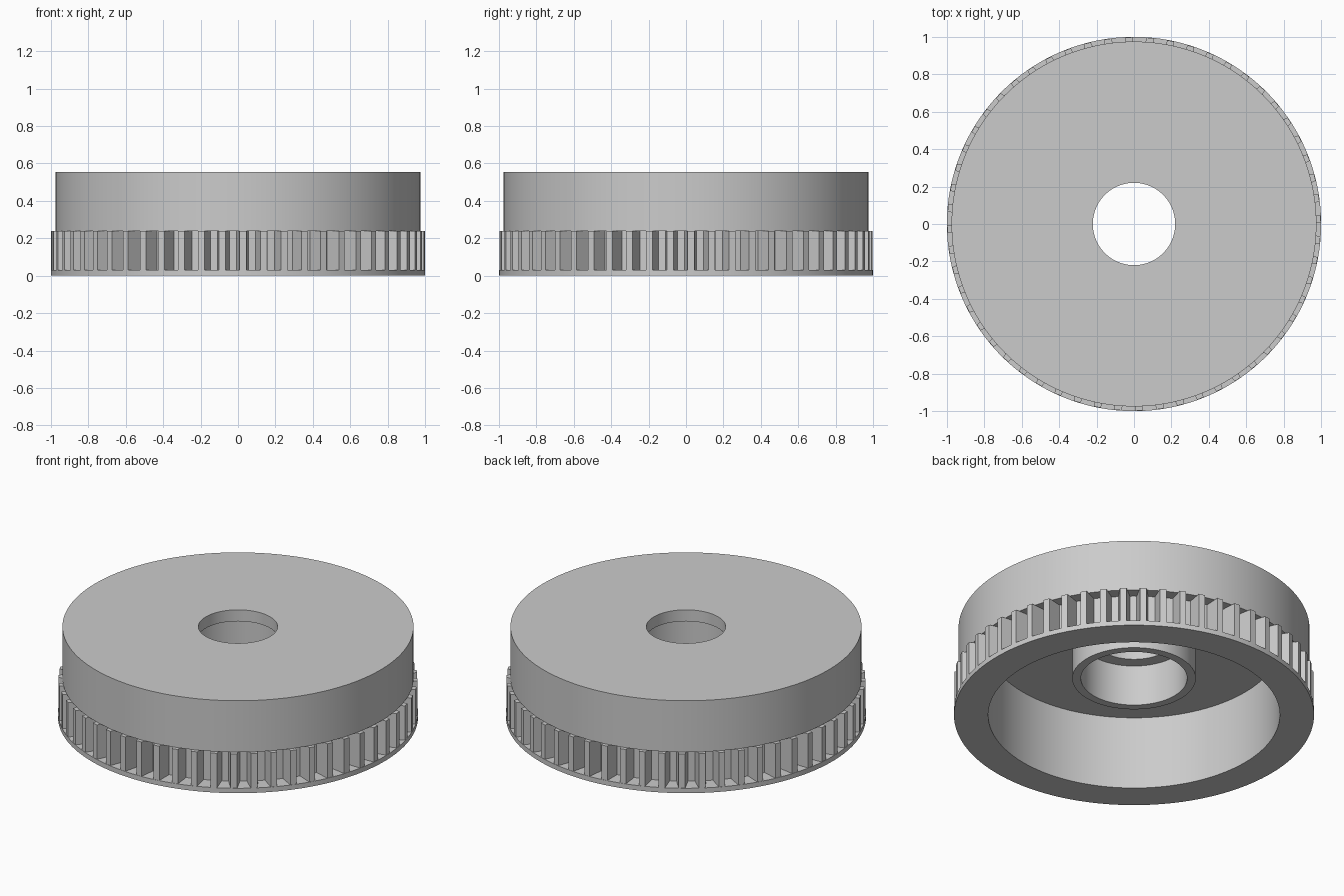
import bpy, bmesh, math
from mathutils import Matrix

cube = bpy.data.objects.get("Cube")
if cube:
    bpy.data.objects.remove(cube, do_unlink=True)

GREY = (0.6, 0.6, 0.6, 1.0)
mat = bpy.data.materials.new("plain_grey")
mat.use_nodes = True
mat.diffuse_color = GREY
mat.node_tree.nodes["Principled BSDF"].inputs["Base Color"].default_value = GREY

SEGMENTS = 168
TEETH = 56
PHASE = 0.027
ROOT_R, TIP_R = 0.905, 0.998
TOOTH_LOW, TOOTH_HIGH = 0.03, 0.24


def finish(name, bm):
    """Turn a bmesh into a shaded object with the shared material."""
    bmesh.ops.recalc_face_normals(bm, faces=bm.faces)
    mesh = bpy.data.meshes.new(name)
    bm.to_mesh(mesh)
    bm.free()
    mesh.materials.append(mat)
    obj = bpy.data.objects.new(name, mesh)
    bpy.context.collection.objects.link(obj)
    bpy.ops.object.select_all(action="DESELECT")
    obj.select_set(True)
    bpy.context.view_layer.objects.active = obj
    bpy.ops.object.shade_smooth_by_angle(angle=math.radians(15))
    return obj


# Wheel body: closed section turned about z, with cavity, hub and stepped bore
section = [
    (0.22, 0.555), (0.975, 0.555), (0.975, TOOTH_HIGH),
    (ROOT_R, TOOTH_HIGH), (ROOT_R, TOOTH_LOW), (1.0, TOOTH_LOW),
    (1.0, 0.0), (0.81, 0.0), (0.81, 0.45), (0.343, 0.45),
    (0.343, 0.235), (0.295, 0.235), (0.295, 0.485), (0.22, 0.485),
]
bm = bmesh.new()
rings = []
for i in range(SEGMENTS):
    a = math.tau * i / SEGMENTS
    rings.append([bm.verts.new((r * math.cos(a), r * math.sin(a), z))
                  for r, z in section])
for i, ring in enumerate(rings):
    after = rings[(i + 1) % SEGMENTS]
    for j in range(len(section)):
        k = (j + 1) % len(section)
        bm.faces.new((ring[j], after[j], after[k], ring[k]))
finish("wheel_body", bm)

# Belt teeth: tapered prisms around the groove above the flange
bm = bmesh.new()
outline = [(ROOT_R - 0.008, -0.033), (TIP_R, -0.018),
           (TIP_R, 0.018), (ROOT_R - 0.008, 0.033)]
for i in range(TEETH):
    turn = Matrix.Rotation(math.tau * i / TEETH + PHASE, 4, "Z")
    low = [bm.verts.new(turn @ Matrix.Translation((x, y, TOOTH_LOW)).translation)
           for x, y in outline]
    high = [bm.verts.new(turn @ Matrix.Translation((x, y, TOOTH_HIGH)).translation)
            for x, y in outline]
    bm.faces.new(low[::-1])
    bm.faces.new(high)
    for j in range(4):
        k = (j + 1) % 4
        bm.faces.new((low[j], low[k], high[k], high[j]))
finish("belt_teeth", bm)
